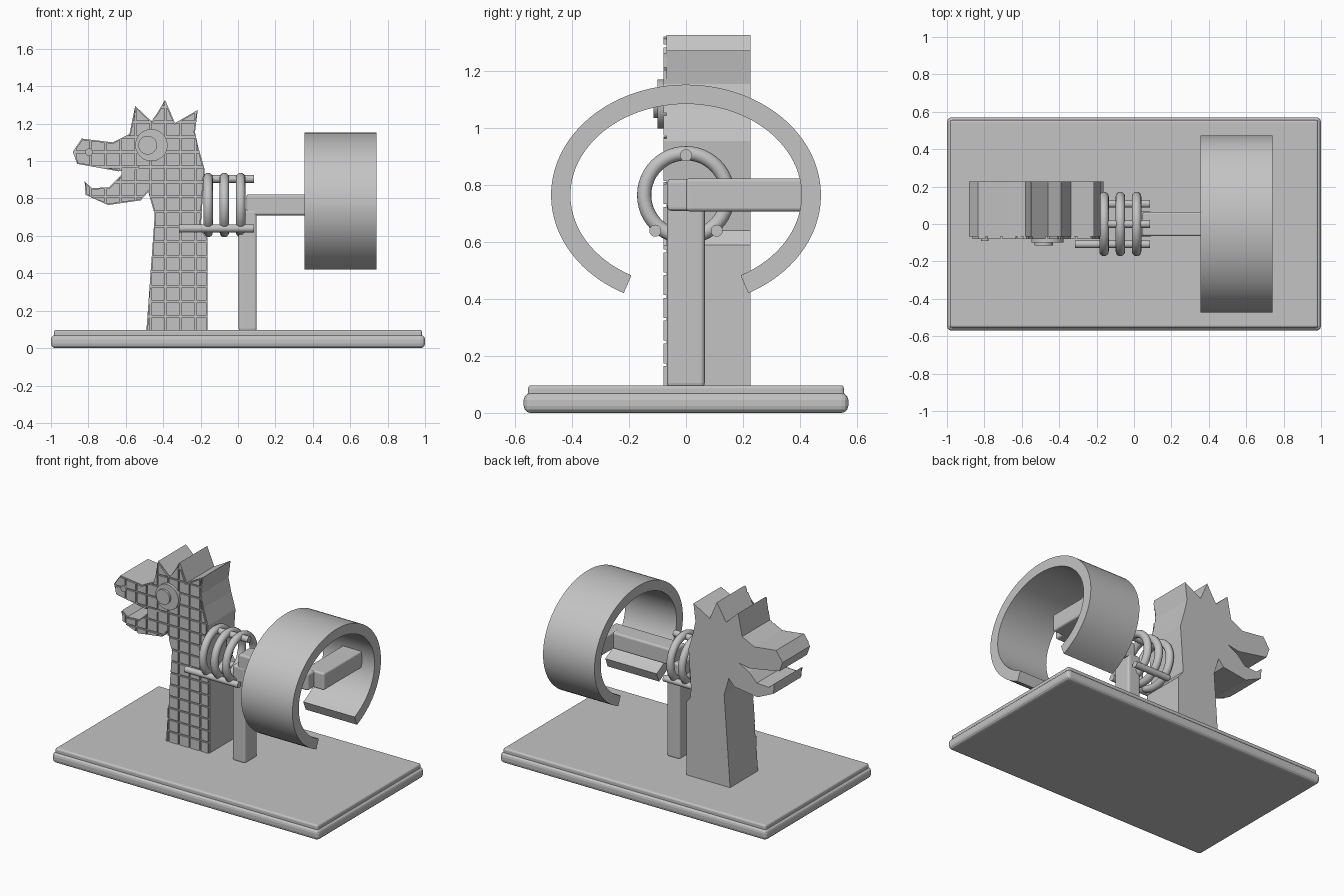
import bpy, bmesh, math
from mathutils import Vector, Matrix

cube = bpy.data.objects.get("Cube")
if cube:
    bpy.data.objects.remove(cube, do_unlink=True)

GREY = (0.55, 0.55, 0.55, 1.0)
mat = bpy.data.materials.new("plain grey")
mat.use_nodes = True
mat.diffuse_color = GREY
mat.node_tree.nodes["Principled BSDF"].inputs["Base Color"].default_value = GREY


def finish(name, bm, smooth=False):
    bmesh.ops.recalc_face_normals(bm, faces=bm.faces)
    mesh = bpy.data.meshes.new(name)
    bm.to_mesh(mesh)
    bm.free()
    mesh.materials.append(mat)
    obj = bpy.data.objects.new(name, mesh)
    bpy.context.scene.collection.objects.link(obj)
    if smooth:
        mesh.shade_smooth()
        mesh.set_sharp_from_angle(angle=math.radians(35))
    return obj


def box(name, lo, hi, bevel, segments=3):
    lo, hi = Vector(lo), Vector(hi)
    bm = bmesh.new()
    bmesh.ops.create_cube(bm, size=1)
    bmesh.ops.scale(bm, vec=hi - lo, verts=bm.verts)
    bmesh.ops.translate(bm, vec=(lo + hi) / 2, verts=bm.verts)
    bmesh.ops.bevel(bm, geom=bm.edges[:], offset=bevel, segments=segments,
                    profile=0.5, affect='EDGES')
    return finish(name, bm)


def extrude(bm, vec):
    ext = bmesh.ops.extrude_face_region(bm, geom=bm.faces[:], use_keep_orig=True)
    moved = [g for g in ext["geom"] if isinstance(g, bmesh.types.BMVert)]
    bmesh.ops.translate(bm, vec=vec, verts=moved)


def prism(name, points, vec, smooth=False):
    bm = bmesh.new()
    bm.faces.new([bm.verts.new(p) for p in points])
    extrude(bm, vec)
    return finish(name, bm, smooth)


def rod(name, start, end, radius, sides=32):
    start, end = Vector(start), Vector(end)
    axis = end - start
    turn = axis.to_track_quat('Z', 'Y').to_matrix().to_4x4()
    bm = bmesh.new()
    bmesh.ops.create_cone(bm, cap_ends=True, segments=sides, radius1=radius,
                          radius2=radius, depth=axis.length,
                          matrix=Matrix.Translation((start + end) / 2) @ turn)
    return finish(name, bm, True)


def hoop(name, x, z, major, minor, steps=48, sides=16):
    # closed ring standing across the x axis
    bm = bmesh.new()
    rows = []
    for i in range(steps):
        a = math.tau * i / steps
        row = []
        for j in range(sides):
            b = math.tau * j / sides
            r = major + minor * math.cos(b)
            row.append(bm.verts.new((x + minor * math.sin(b),
                                     r * math.cos(a), z + r * math.sin(a))))
        rows.append(row)
    for i in range(steps):
        p, q = rows[i], rows[(i + 1) % steps]
        for j in range(sides):
            k = (j + 1) % sides
            bm.faces.new((p[j], p[k], q[k], q[j]))
    return finish(name, bm, True)


# Two-step base
box("base_lower", (-1, -0.57, 0), (1, 0.57, 0.07), 0.024)
box("base_upper", (-0.985, -0.555, 0.05), (0.985, 0.555, 0.097), 0.012)

# Dragon head and neck silhouette
outline = [
    (-0.49, 0.09), (-0.445, 0.715), (-0.48, 0.835), (-0.52, 0.79),
    (-0.695, 0.765), (-0.815, 0.82), (-0.82, 0.89), (-0.78, 0.855),
    (-0.69, 0.86), (-0.63, 0.92), (-0.555, 0.96), (-0.64, 0.945),
    (-0.86, 0.985), (-0.883, 1.05), (-0.835, 1.12), (-0.67, 1.10),
    (-0.58, 1.145), (-0.55, 1.295), (-0.46, 1.21), (-0.39, 1.327),
    (-0.337, 1.203), (-0.215, 1.273), (-0.23, 1.155), (-0.21, 1.065),
    (-0.178, 0.955), (-0.2, 0.64), (-0.163, 0.59), (-0.163, 0.09)]
prism("dragon_body", [(x, -0.068, z) for x, z in outline], (0, 0.295, 0))

# Square scales on the front of the dragon
bm = bmesh.new()
bm.faces.new([bm.verts.new((x, -0.066, z)) for x, z in outline])
pitch = 0.08
for axis, origin, count in ((0, -0.868, 9), (2, 0.169, 15)):
    normal = Vector((0, 0, 0))
    normal[axis] = 1
    for i in range(count):
        bmesh.ops.bisect_plane(bm, geom=bm.verts[:] + bm.edges[:] + bm.faces[:],
                               plane_co=normal * (origin + i * pitch),
                               plane_no=normal, dist=1e-5)
slivers = [f for f in bm.faces if f.calc_area() < 0.0004]
bmesh.ops.delete(bm, geom=slivers, context='FACES')
rims = bmesh.ops.inset_individual(bm, faces=bm.faces[:], thickness=0.005,
                                  use_even_offset=True)["faces"]
bmesh.ops.delete(bm, geom=rims, context='FACES')
extrude(bm, (0, -0.013, 0))
finish("dragon_scales", bm)

# Eye and nostril
rod("eye_outer", (-0.463, -0.06, 1.085), (-0.463, -0.1, 1.085), 0.086, 48)
rod("eye_pupil", (-0.483, -0.09, 1.085), (-0.483, -0.115, 1.085), 0.05, 48)
rod("nostril", (-0.797, -0.06, 1.048), (-0.797, -0.09, 1.048), 0.02)

# Collar of three hoops joined by three rods
AXIS_Z = 0.765
for i, x in enumerate((-0.16, -0.073, 0.014)):
    hoop(f"collar_hoop_{i + 1}", x, AXIS_Z, 0.147, 0.025)
rod("collar_rod_top", (-0.18, 0, 0.905), (0.085, 0, 0.905), 0.021)
rod("collar_rod_front", (-0.315, -0.108, 0.64), (0.085, -0.108, 0.64), 0.021)
rod("collar_rod_back", (-0.18, 0.108, 0.64), (0.085, 0.108, 0.64), 0.021)

# Post and bent arm
box("post", (0.003, -0.067, 0.09), (0.1, 0.066, 0.74), 0.015)
box("arm_long", (0.045, -0.065, 0.71), (0.57, 0.065, 0.822), 0.012)
box("arm_cross", (0.5, 0.0, 0.708), (0.645, 0.425, 0.824), 0.012)

# Open oval cuff
HALF_Y, HALF_Z, THICK, STEPS = 0.44, 0.354, 0.068, 80
outer, inner = [], []
for i in range(STEPS + 1):
    t = math.radians(-62.2 + 304.4 * i / STEPS)
    mid = Vector((0.355, HALF_Y * math.cos(t), AXIS_Z + HALF_Z * math.sin(t)))
    out = Vector((0, HALF_Z * math.cos(t), HALF_Y * math.sin(t))).normalized()
    outer.append(mid + out * THICK / 2)
    inner.append(mid - out * THICK / 2)
prism("cuff", outer + inner[::-1], (0.385, 0, 0), True)
